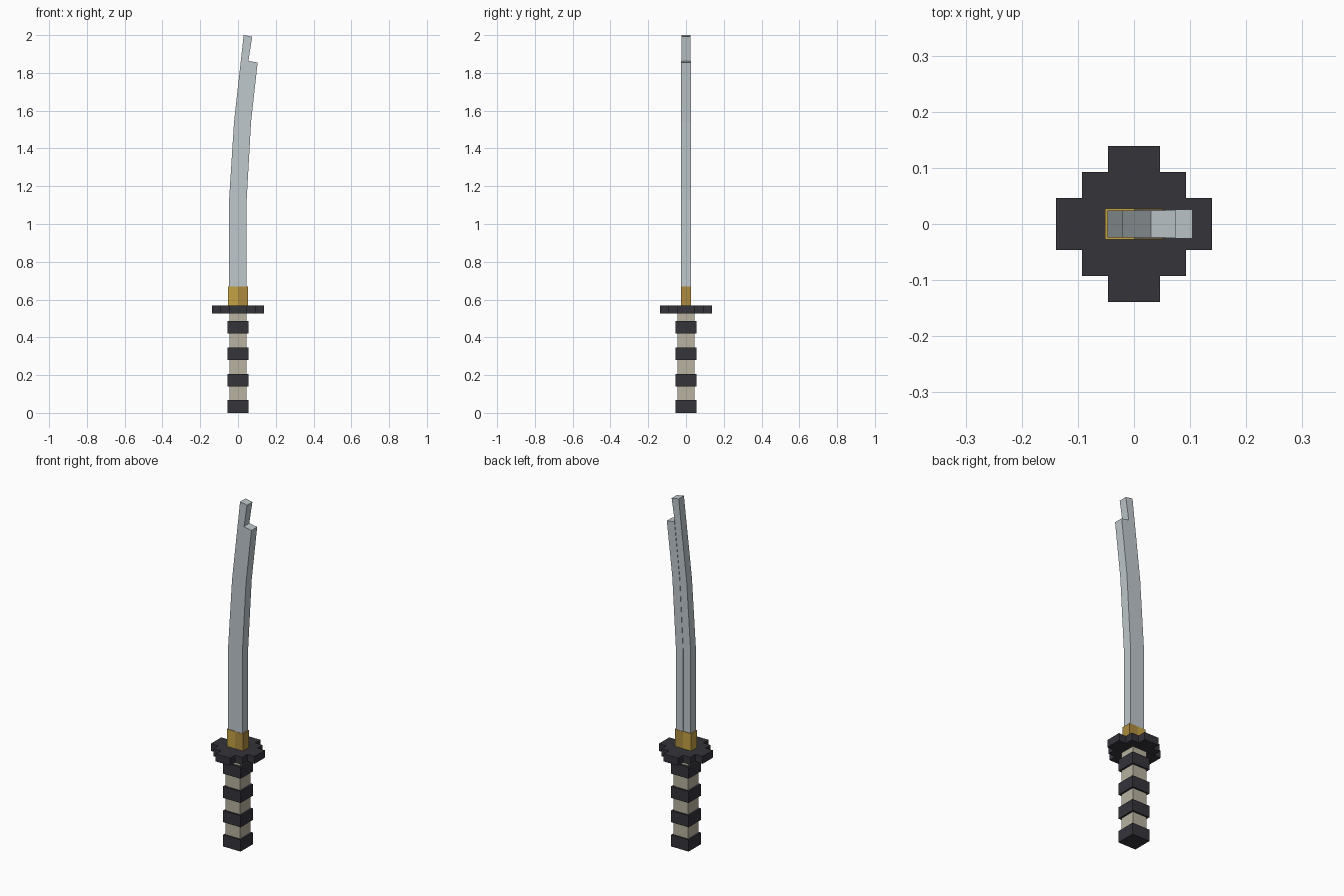
import bpy, bmesh

cube = bpy.data.objects.get("Cube")
if cube:
    bpy.data.objects.remove(cube, do_unlink=True)


def material(name, rgb):
    mat = bpy.data.materials.new(name)
    mat.use_nodes = True
    mat.diffuse_color = (*rgb, 1)
    mat.node_tree.nodes["Principled BSDF"].inputs["Base Color"].default_value = (*rgb, 1)
    return mat


steel = material("steel", (0.52, 0.58, 0.61))
black = material("black", (0.035, 0.033, 0.042))
cream = material("cream", (0.48, 0.45, 0.35))
gold = material("gold", (0.56, 0.36, 0.06))
dark_gold = material("dark gold", (0.42, 0.26, 0.05))


def prism(name, outline, offset, mat):
    """Extrude a flat outline of 3D points along offset."""
    bm = bmesh.new()
    face = bm.faces.new([bm.verts.new(p) for p in outline])
    top = bmesh.ops.extrude_face_region(bm, geom=[face])["geom"]
    bmesh.ops.translate(bm, vec=offset,
                        verts=[v for v in top if isinstance(v, bmesh.types.BMVert)])
    bmesh.ops.recalc_face_normals(bm, faces=bm.faces)
    mesh = bpy.data.meshes.new(name)
    bm.to_mesh(mesh)
    bm.free()
    mesh.materials.append(mat)
    obj = bpy.data.objects.new(name, mesh)
    bpy.context.collection.objects.link(obj)
    return obj


def box(name, x0, x1, half_y, z0, z1, mat):
    outline = [(x0, -half_y, z0), (x1, -half_y, z0), (x1, half_y, z0), (x0, half_y, z0)]
    return prism(name, outline, (0, 0, z1 - z0), mat)


# Grip with four wrapped bands
box("grip", -0.046, 0.046, 0.046, 0.01, 0.53, cream)
for i in range(4):
    z = i * 0.14
    box(f"grip_band_{i + 1}", -0.056, 0.056, 0.056, z, z + 0.067, black)

# Stepped guard: one quarter outline turned four times
s = 0.0463
x, y = 3 * s, -s
quarter = [(3, -1), (3, 1), (2, 1), (2, 2), (1, 2)]
outline = []
for turn in range(4):
    outline += [(px * s, py * s, 0.525) for px, py in quarter]
    quarter = [(-py, px) for px, py in quarter]
unique = list(dict.fromkeys((round(a, 4), round(b, 4), c) for a, b, c in outline))
prism("guard", unique, (0, 0, 0.043), black)

# Collar in two tones
box("collar_back_half", -0.052, 0, 0.0275, 0.56, 0.668, gold)
box("collar_edge_half", 0, 0.052, 0.0275, 0.56, 0.668, dark_gold)

# Curved blade: long spine strip and shorter, slightly thicker edge strip
spine = [(-0.047, 0.58), (-0.047, 1.13), (-0.021, 1.54), (0.03, 2.0),
         (0.075, 1.992), (0.055, 1.863), (0.022, 1.54), (0, 1.13), (0, 0.58)]
edge = [(0, 0.58), (0, 1.13), (0.022, 1.54), (0.055, 1.863),
        (0.104, 1.855), (0.069, 1.54), (0.046, 1.13), (0.046, 0.58)]
for name, profile, half in (("blade_spine", spine, 0.024), ("blade_edge", edge, 0.0262)):
    prism(name, [(px, -half, pz) for px, pz in profile], (0, 2 * half, 0), steel)
